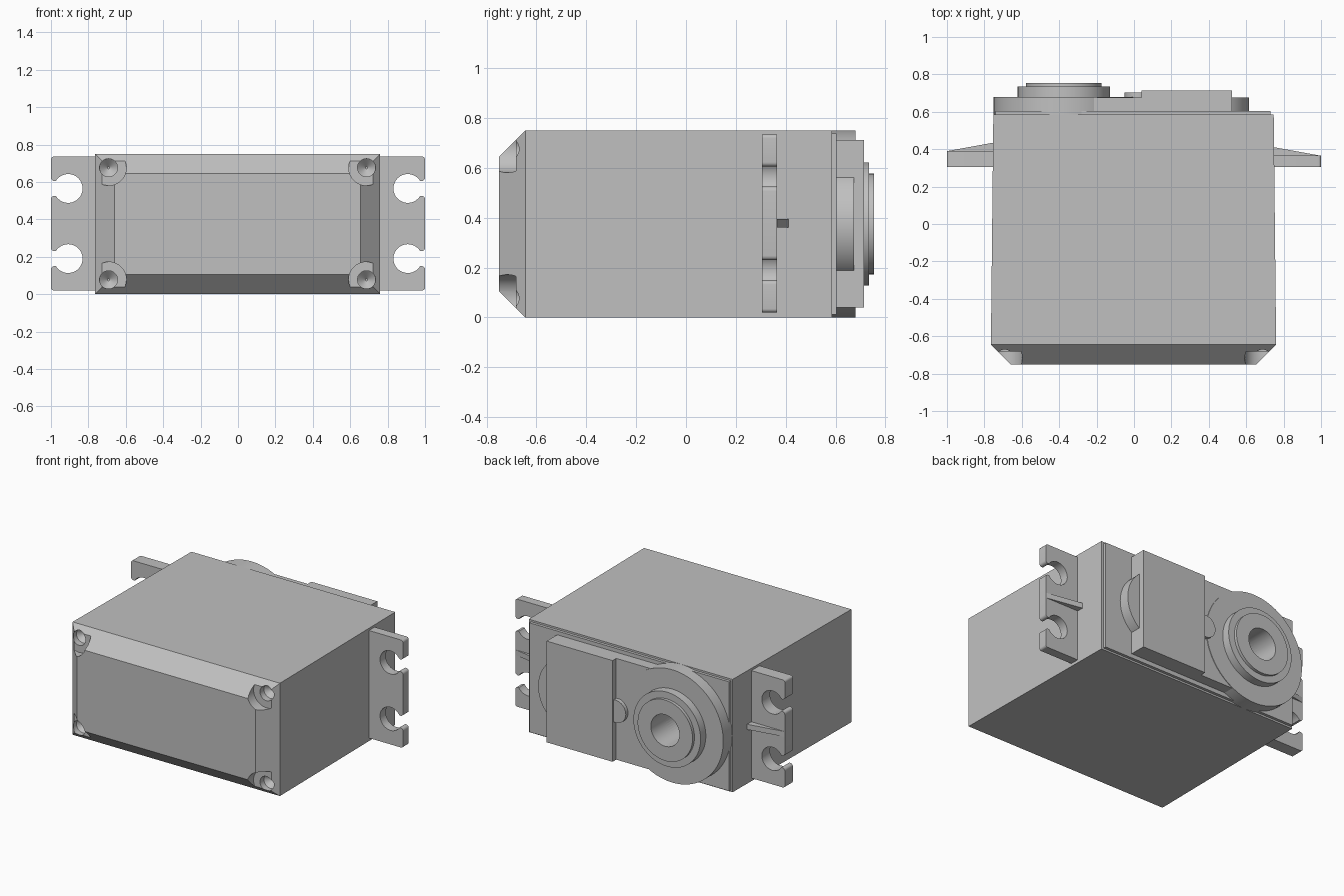
import bpy, bmesh, math
from math import cos, sin, pi

if "Cube" in bpy.data.objects:
    bpy.data.objects.remove(bpy.data.objects["Cube"])

plastic = bpy.data.materials.new("grey_plastic")
plastic.diffuse_color = (0.53, 0.53, 0.53, 1)
plastic.use_nodes = True
plastic.node_tree.nodes["Principled BSDF"].inputs["Base Color"].default_value = plastic.diffuse_color


def finish(name, bm):
    bmesh.ops.recalc_face_normals(bm, faces=bm.faces)
    me = bpy.data.meshes.new(name)
    bm.to_mesh(me)
    bm.free()
    ob = bpy.data.objects.new(name, me)
    bpy.context.collection.objects.link(ob)
    me.materials.append(plastic)
    return ob


def loft(bm, sections):
    """Join (y, [(x, z), ...]) sections along y and cap both ends."""
    rings = [[bm.verts.new((x, y, z)) for x, z in pts] for y, pts in sections]
    n = len(rings[0])
    for a, b in zip(rings, rings[1:]):
        for i in range(n):
            bm.faces.new((a[i], a[(i + 1) % n], b[(i + 1) % n], b[i]))
    bm.faces.new(rings[0])
    bm.faces.new(rings[-1][::-1])


def rect(x0, x1, z0, z1):
    return [(x0, z0), (x1, z0), (x1, z1), (x0, z1)]


def arc(cx, cz, r, a0, a1, n):
    return [(cx + r * cos(a0 + (a1 - a0) * i / n), cz + r * sin(a0 + (a1 - a0) * i / n))
            for i in range(n + 1)]


def circle(cx, cz, r, n=64):
    return arc(cx, cz, r, 0, 2 * pi, n)[:-1]


def part(name, *sections):
    bm = bmesh.new()
    loft(bm, sections)
    return finish(name, bm)


def smooth(ob):
    bpy.ops.object.select_all(action='DESELECT')
    ob.select_set(True)
    bpy.context.view_layer.objects.active = ob
    bpy.ops.object.shade_smooth_by_angle(angle=math.radians(30))


def cut(ob, cutter):
    mod = ob.modifiers.new("cut", 'BOOLEAN')
    mod.operation, mod.solver, mod.object = 'DIFFERENCE', 'EXACT', cutter
    bpy.context.view_layer.objects.active = ob
    bpy.ops.object.modifier_apply(modifier="cut")
    bpy.data.objects.remove(cutter)


# Case: slightly tapered box with a chamfered front
case = part("case",
            (-0.75, rect(-0.66, 0.655, 0.105, 0.645)),
            (-0.645, rect(-0.765, 0.76, 0, 0.75)),
            (0.585, rect(-0.752, 0.747, 0, 0.75)))

# Corner pockets and conical screw holes
pockets, holes = bmesh.new(), bmesh.new()
for x in (-0.692, 0.687):
    for z in (0.077, 0.676):
        loft(pockets, [(-0.8, circle(x, z, 0.095, 40)), (-0.682, circle(x, z, 0.095, 40))])
        loft(holes, [(-0.8, circle(x, z, 0.048, 32)), (-0.64, circle(x, z, 0.048, 32)),
                     (-0.60, circle(x, z, 0.006, 32))])
cut(case, finish("pocket_cutter", pockets))
cut(case, finish("hole_cutter", holes))
smooth(case)

# Mounting flanges with open round slots, and a stiffening rib on each
SLOT, R, HALF, FILLET = 0.908, 0.077, 0.04, 0.018
outline = [(0.74, 0.02)] + arc(0.985, 0.035, 0.015, -pi / 2, 0, 5)
for zc in (0.19, 0.565):
    a = math.asin(HALF / R)
    outline += arc(1 - FILLET, zc - HALF - FILLET, FILLET, 0, pi / 2, 5)
    outline += arc(SLOT, zc, R, 2 * pi - a, a, 36)
    outline += arc(1 - FILLET, zc + HALF + FILLET, FILLET, -pi / 2, 0, 5)
outline += arc(0.985, 0.72, 0.015, 0, pi / 2, 5) + [(0.74, 0.735)]
for side, s, back in (("left", -1, 0.39), ("right", 1, 0.365)):
    pts = [(s * x, z) for x, z in outline]
    smooth(part(side + "_flange", (0.305, pts), (back, pts)))
    bm = bmesh.new()
    ends = [[bm.verts.new((s * x, y, z)) for x, y in
             ((0.74, back - 0.01), (0.998, back - 0.01), (0.998, back), (0.74, back + 0.047))]
            for z in (0.36, 0.395)]
    for i in range(4):
        j = (i + 1) % 4
        bm.faces.new((ends[0][i], ends[0][j], ends[1][j], ends[1][i]))
    bm.faces.new(ends[0])
    bm.faces.new(ends[1])
    finish(side + "_rib", bm)

# Back cover: thin lip, gear block, round ends
lip = rect(-0.74, 0.73, 0.012, 0.738)
part("cover_lip", (0.58, lip), (0.604, lip))
block = rect(0.04, 0.525, 0.04, 0.713)
part("gear_block", (0.59, block), (0.714, block))
bridge = rect(-0.222, 0.05, 0.04, 0.713)
part("cover_bridge", (0.59, bridge), (0.676, bridge))
smooth(part("block_round_end", (0.59, circle(0.375, 0.375, 0.24)),
            (0.675, circle(0.375, 0.375, 0.24))))
smooth(part("alignment_pin", (0.6, circle(0.025, 0.375, 0.075, 32)),
            (0.704, circle(0.025, 0.375, 0.075, 32))))

# Output housing: stepped round tower with a bore
C = (-0.375, 0.375)
tower = part("output_tower", (0.582, circle(*C, 0.375, 96)), (0.68, circle(*C, 0.375, 96)),
             (0.68, circle(*C, 0.247, 96)), (0.735, circle(*C, 0.247, 96)),
             (0.735, circle(*C, 0.202, 96)), (0.755, circle(*C, 0.202, 96)))
for ob in (tower, bpy.data.objects["cover_lip"], case):
    cut(ob, part("bore_cutter", (0.5, circle(*C, 0.105, 48)), (0.8, circle(*C, 0.105, 48))))
smooth(tower)
